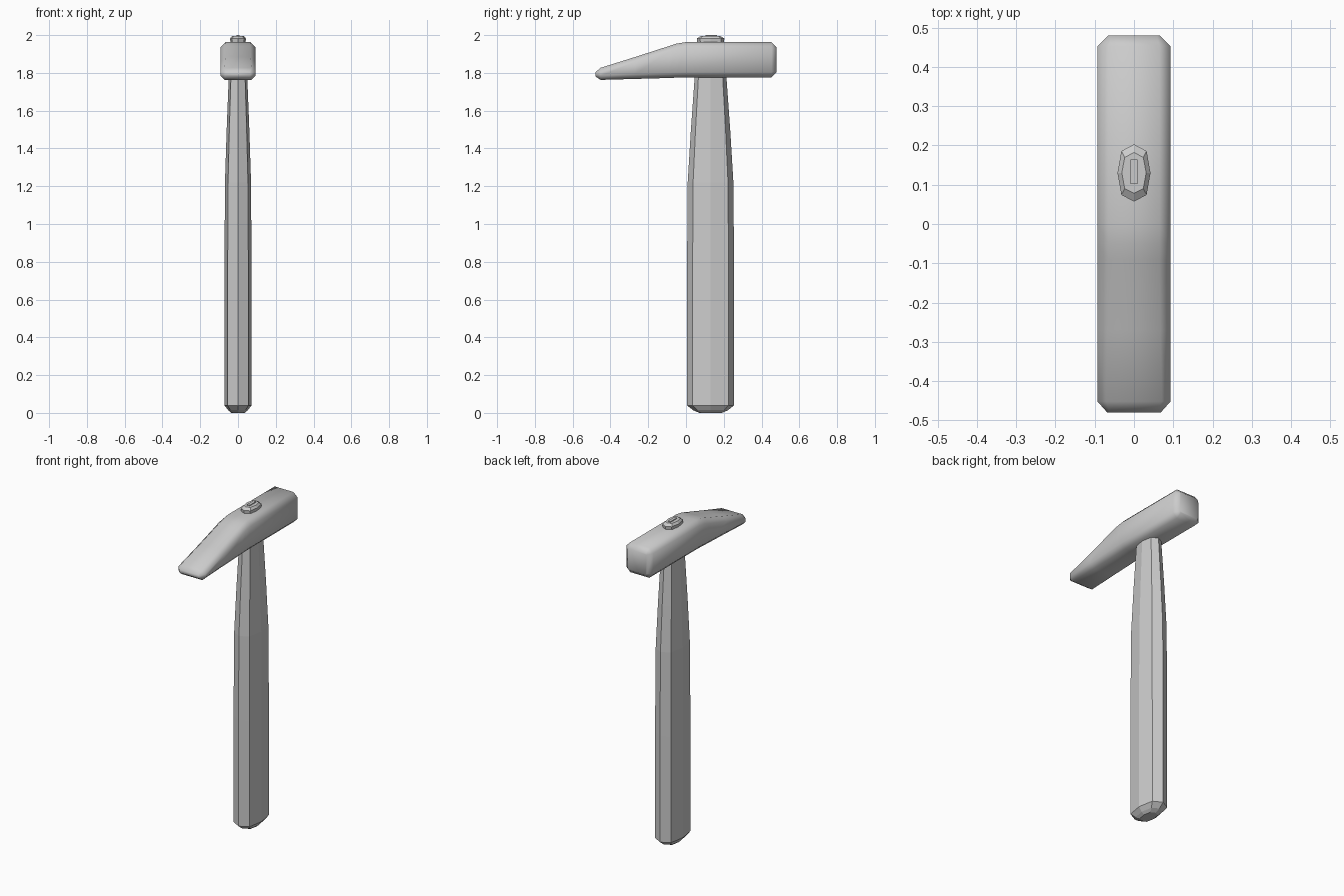
import bpy, bmesh
from math import cos, sin, pi

if "Cube" in bpy.data.objects:
    bpy.data.objects.remove(bpy.data.objects["Cube"])


def loft(name, rings, smooth=False):
    """Skin equal-sized rings of points and cap both ends."""
    bm = bmesh.new()
    loops = [[bm.verts.new(p) for p in ring] for ring in rings]
    for a, b in zip(loops, loops[1:]):
        for i in range(len(a)):
            j = (i + 1) % len(a)
            bm.faces.new((a[i], a[j], b[j], b[i]))
    bm.faces.new(loops[0][::-1])
    bm.faces.new(loops[-1])
    bmesh.ops.recalc_face_normals(bm, faces=bm.faces)
    for f in bm.faces:
        f.smooth = smooth
    mesh = bpy.data.meshes.new(name)
    bm.to_mesh(mesh)
    bm.free()
    ob = bpy.data.objects.new(name, mesh)
    bpy.context.collection.objects.link(ob)
    return ob


CY = 0.13  # handle axis


def octagon(z, rx, ry):
    return [(rx * cos(i * pi / 4) * (1.08 if i % 2 else 1),
             CY + ry * sin(i * pi / 4) * (1.08 if i % 2 else 1), z) for i in range(8)]


def head_ring(y, w, zb, zt, c):
    """Rectangle in the xz plane with chamfered corners."""
    half = [(w - c, zb), (w, zb + c), (w, zt - c), (w - c, zt)]
    return [(x, y, z) for x, z in half] + [(-x, y, z) for x, z in reversed(half)]


# Handle: tapered eight-sided shaft, running through the head and flaring at the top
loft("handle", [octagon(*r) for r in (
    (0.0, 0.036, 0.06), (0.014, 0.052, 0.092), (0.04, 0.072, 0.125),
    (0.7, 0.072, 0.125), (1.22, 0.069, 0.121), (1.5, 0.060, 0.104),
    (1.78, 0.049, 0.084), (1.85, 0.040, 0.070), (1.95, 0.039, 0.069),
    (1.982, 0.042, 0.073), (1.995, 0.031, 0.052))])

# Head: square striking face at +y, wedge-shaped peen at -y
loft("head", [head_ring(*r) for r in (
    (-0.48, 0.068, 1.782, 1.803, 0.006), (-0.452, 0.093, 1.763, 1.827, 0.022),
    (-0.27, 0.093, 1.768, 1.884, 0.026), (-0.09, 0.093, 1.773, 1.942, 0.028),
    (-0.05, 0.093, 1.775, 1.955, 0.028), (0.0, 0.093, 1.776, 1.963, 0.028),
    (0.453, 0.093, 1.776, 1.963, 0.028), (0.48, 0.066, 1.803, 1.936, 0.008))],
    smooth=True)

# Wedge driven into the end of the handle
bpy.ops.mesh.primitive_cube_add(size=1, location=(0, CY + 0.003, 1.98))
wedge = bpy.context.object
wedge.name = "wedge"
wedge.scale = (0.018, 0.062, 0.04)
